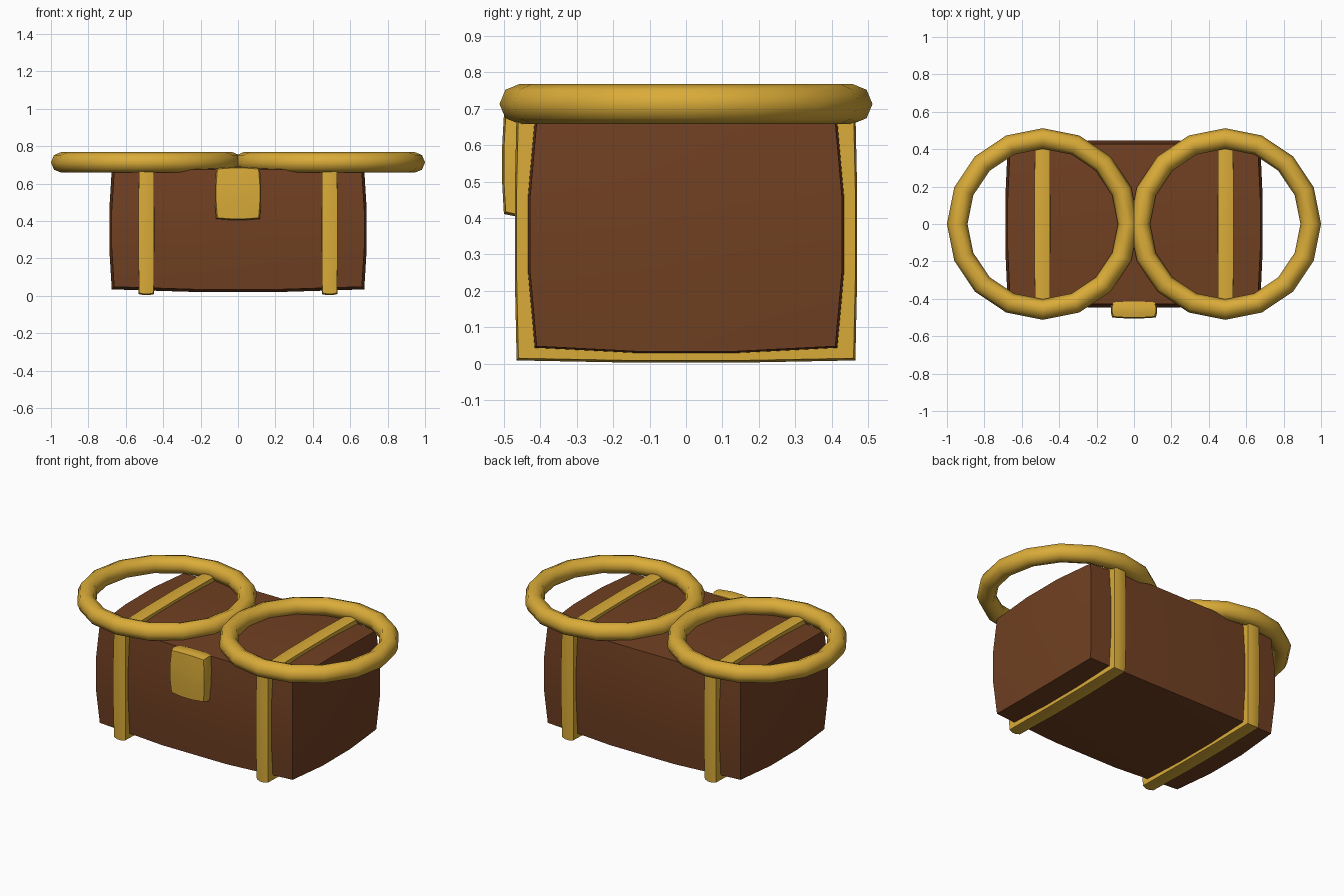
import bpy, bmesh, math

cube = bpy.data.objects.get("Cube")
if cube:
    bpy.data.objects.remove(cube, do_unlink=True)


def make_material(name, color):
    mat = bpy.data.materials.new(name)
    mat.use_nodes = True
    mat.diffuse_color = color
    mat.node_tree.nodes["Principled BSDF"].inputs["Base Color"].default_value = color
    return mat


wood = make_material("brown wood", (0.165, 0.051, 0.016, 1))
gold = make_material("gold metal", (0.70, 0.41, 0.04, 1))


def smooth(obj, mat):
    obj.data.materials.append(mat)
    bpy.ops.object.select_all(action="DESELECT")
    obj.select_set(True)
    bpy.context.view_layer.objects.active = obj
    bpy.ops.object.shade_smooth_by_angle(angle=math.radians(60))


def bulged_box(name, center, half, bulge, mat):
    """Box of three by three panels per side, puffed out away from the edges."""
    bm = bmesh.new()
    bmesh.ops.create_cube(bm, size=2)
    bmesh.ops.subdivide_edges(bm, edges=bm.edges[:], cuts=2, use_grid_fill=True)
    for v in bm.verts:
        u = v.co.copy()
        inner = [abs(c) < 0.9 for c in u]
        for i in range(3):
            steps = sum(inner) - inner[i]
            v.co[i] = center[i] + u[i] * (half[i] + bulge[i] * steps)
    mesh = bpy.data.meshes.new(name)
    bm.to_mesh(mesh)
    bm.free()
    obj = bpy.data.objects.new(name, mesh)
    bpy.context.collection.objects.link(obj)
    smooth(obj, mat)


# Chest body and front lock plate
bulged_box("chest_body", (0, 0, 0.355), (0.662, 0.41, 0.307), (0.013, 0.018, 0.014), wood)
bulged_box("lock_plate", (0, -0.457, 0.547), (0.11, 0.038, 0.13), (0.007, 0.005, 0.006), gold)

# A strap and a ring on each side
for side, sign in (("left", 1), ("right", -1)):
    bulged_box(side + "_strap", (sign * 0.49, 0, 0.355), (0.039, 0.46, 0.34),
               (0.003, 0.005, 0.006), gold)
    bpy.ops.mesh.primitive_torus_add(
        major_segments=16, minor_segments=8, major_radius=0.457, minor_radius=0.055,
        location=(sign * 0.488, 0, 0.713))
    ring = bpy.context.object
    ring.name = side + "_ring"
    smooth(ring, gold)
